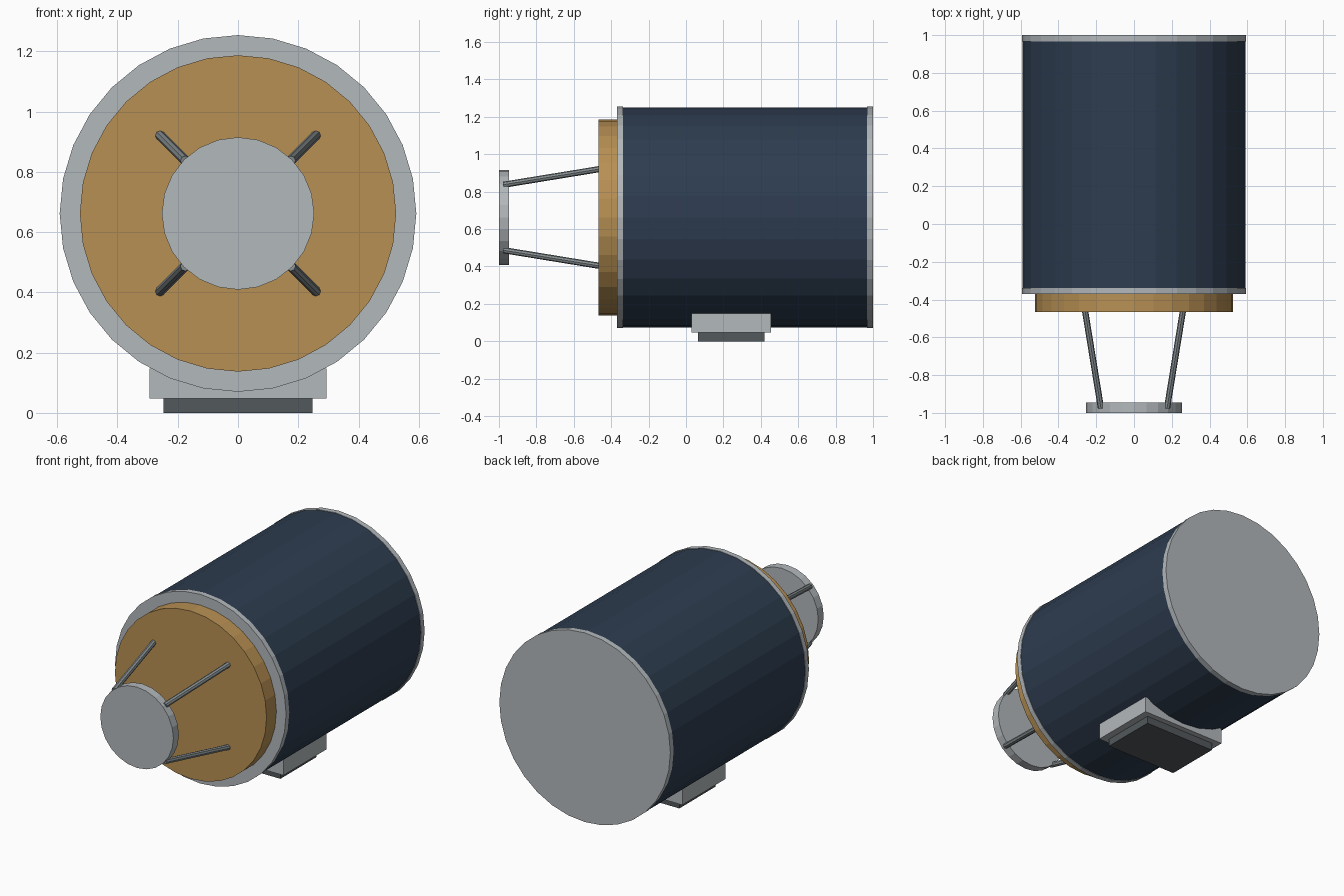
import bpy
from mathutils import Vector

cube = bpy.data.objects.get("Cube")
if cube:
    bpy.data.objects.remove(cube, do_unlink=True)

AXIS_Z = 0.662  # height of the barrel axis


def material(name, rgb):
    m = bpy.data.materials.new(name)
    m.use_nodes = True
    m.diffuse_color = (*rgb, 1)
    m.node_tree.nodes["Principled BSDF"].inputs["Base Color"].default_value = (*rgb, 1)
    return m


navy = material("navy", (0.027, 0.046, 0.08))
silver = material("light grey", (0.45, 0.48, 0.50))
gold = material("gold foil", (0.48, 0.28, 0.087))
steel = material("steel grey", (0.24, 0.27, 0.28))
dark = material("dark grey", (0.085, 0.098, 0.105))


def rod(name, start, end, radius, sides, mat):
    """Flat-faced cylinder between two points."""
    a, b = Vector(start), Vector(end)
    bpy.ops.mesh.primitive_cylinder_add(
        vertices=sides, radius=radius, depth=(b - a).length, location=(a + b) / 2,
        rotation=(b - a).to_track_quat('Z', 'Y').to_euler())
    ob = bpy.context.object
    ob.name = name
    ob.data.materials.append(mat)
    return ob


def disc(name, y0, y1, radius, sides, mat):
    return rod(name, (0, y0, AXIS_Z), (0, y1, AXIS_Z), radius, sides, mat)


def box(name, half_x, y0, y1, z0, z1, mat):
    bpy.ops.mesh.primitive_cube_add(size=1, location=(0, (y0 + y1) / 2, (z0 + z1) / 2))
    ob = bpy.context.object
    ob.name = name
    ob.scale = (2 * half_x, y1 - y0, z1 - z0)
    bpy.ops.object.transform_apply(location=False, rotation=False, scale=True)
    ob.data.materials.append(mat)


# Barrel with end rings
disc("barrel", -0.34, 0.968, 0.589, 32, navy)
disc("front_ring", -0.37, -0.338, 0.592, 32, silver)
disc("rear_cap", 0.967, 1.0, 0.592, 32, silver)

# Gold front plate and the small disc held ahead of it
disc("front_plate", -0.467, -0.365, 0.525, 32, gold)
disc("front_disc", -1.0, -0.946, 0.253, 24, silver)

# Four converging struts
for side, sx in (("left", 1), ("right", -1)):
    for level, sz in (("upper", 1), ("lower", -1)):
        rod(f"{level}_{side}_strut",
            (sx * 0.259, -0.46, AXIS_Z + sz * 0.259),
            (sx * 0.175, -0.975, AXIS_Z + sz * 0.175), 0.0165, 8, steel)

# Mounting block and foot under the barrel
box("mount_block", 0.293, 0.03, 0.455, 0.047, 0.148, silver)
box("mount_foot", 0.248, 0.065, 0.42, 0, 0.05, dark)
